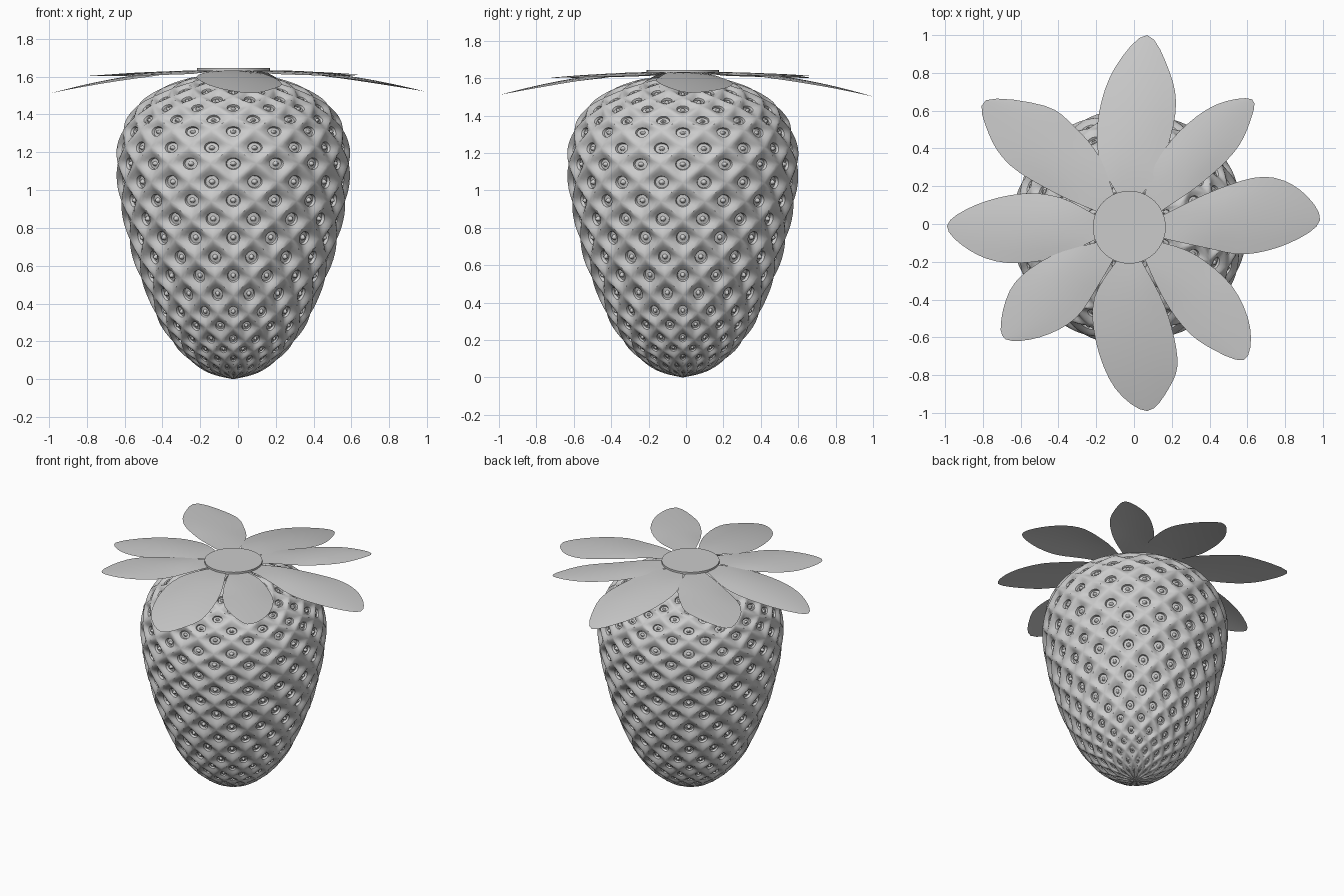
import bpy, bmesh, math
from mathutils import Vector

if "Cube" in bpy.data.objects:
    bpy.data.objects.remove(bpy.data.objects["Cube"])

CX, CY = -0.025, -0.017      # axis of the fruit


def spline(pts, u):
    """Smooth point on a Catmull-Rom curve, u counted in control points."""
    n = len(pts) - 1
    u = min(max(u, 0.0), n)
    i = min(int(u), n - 1)
    f = u - i
    a, b, c, d = (Vector(pts[min(max(j, 0), n)]) for j in (i - 1, i, i + 1, i + 2))
    return 0.5 * (2 * b + (c - a) * f + (2 * a - 5 * b + 4 * c - d) * f ** 2
                  + (3 * b - a - 3 * c + d) * f ** 3)


def finish(bm, name, angle=30):
    mesh = bpy.data.meshes.new(name)
    bm.to_mesh(mesh)
    bm.free()
    ob = bpy.data.objects.new(name, mesh)
    bpy.context.collection.objects.link(ob)
    bpy.ops.object.select_all(action='DESELECT')
    ob.select_set(True)
    bpy.context.view_layer.objects.active = ob
    bpy.ops.object.shade_smooth_by_angle(angle=math.radians(angle))
    return ob


# Fruit profile (radius, height): one point per row of seeds
PROFILE = [(0, 0), (.1, .022), (.17, .055), (.23, .1), (.28, .145), (.325, .2),
           (.375, .27), (.415, .345), (.455, .44), (.495, .535), (.53, .635),
           (.558, .74), (.582, .84), (.602, .94), (.615, 1.04), (.622, 1.14),
           (.615, 1.23), (.59, 1.32), (.56, 1.385), (.51, 1.45), (.455, 1.495),
           (.38, 1.54), (.29, 1.575), (.19, 1.6), (0, 1.615)]
COLS = 16
# Dimple section (distance from cell centre, height), both relative to cell size
DIMPLE = [(1, 0), (.8, -.04), (.6, -.13), (.44, -.21), (.34, -.26),
          (.31, -.42), (.21, -.43), (.14, -.40), (.07, -.26), (0, -.22)]
RIM = .34


def fruit_point(theta, s, h):
    last = len(PROFILE) - 1
    s = min(max(s, 0), last)
    p = spline(PROFILE, s)
    tan = spline(PROFILE, s + .02) - spline(PROFILE, s - .02)
    nrm = Vector((tan.y, -tan.x)).normalized()
    p = p + nrm * h
    r = max(p.x, 0)
    return (CX + r * math.cos(theta), CY + r * math.sin(theta), p.y)


# Fruit: diamond cells in staggered rows, each with a dimple and a seed
bm = bmesh.new()
half = math.pi / COLS
SIDES = 16
for k, (radius, _) in enumerate(PROFILE):
    rise = (spline(PROFILE, k + .5) - spline(PROFILE, k - .5)).length
    size = min(radius * half, rise)
    for c in range(COLS):
        th0 = -math.pi / 2 + half * (2 * c + (k + 1) % 2)
        rings = []
        for t, h in DIMPLE[:-1]:
            w = max(0, (t - RIM) / (1 - RIM))
            ring = []
            for j in range(SIDES):
                a = 2 * math.pi * j / SIDES
                ca, sa = math.cos(a), math.sin(a)
                m = min(t, RIM) * (1 - w) + w / (abs(ca) + abs(sa))
                ring.append(bm.verts.new(
                    fruit_point(th0 + half * m * ca, k + m * sa, h * size)))
            rings.append(ring)
        tip = bm.verts.new(fruit_point(th0, k, DIMPLE[-1][1] * size))
        for j in range(SIDES):
            n = (j + 1) % SIDES
            for o, i in zip(rings, rings[1:]):
                bm.faces.new((o[j], o[n], i[n], i[j]))
            bm.faces.new((rings[-1][j], rings[-1][n], tip))
bmesh.ops.remove_doubles(bm, verts=bm.verts, dist=1e-4)
finish(bm, "fruit", 35)

# Leaves: outline from one side over the tip to the other, and the tip droop
LEAVES = {
    "leaf_back": (.13, [(.14, .30), (.22, .59), (.19, .80), (.07, 1.0),
                        (-.10, .83), (-.185, .59), (-.185, .35)]),
    "leaf_back_right": (.02, [(.35, .21), (.53, .38), (.61, .53), (.625, .66),
                              (.43, .63), (.24, .49), (.115, .32)]),
    "leaf_right": (.11, [(.375, -.125), (.59, -.16), (.825, -.10), (.985, .02),
                         (.88, .18), (.69, .25), (.43, .18)]),
    "leaf_front_right": (.03, [(.14, -.365), (.245, -.525), (.375, -.64), (.58, -.72),
                               (.615, -.55), (.52, -.33), (.32, -.16)]),
    "leaf_front": (.12, [(-.21, -.39), (-.20, -.63), (-.10, -.87), (.07, -.99),
                         (.19, -.86), (.23, -.71), (.165, -.44)]),
    "leaf_front_left": (.03, [(-.44, -.17), (-.63, -.31), (-.70, -.49), (-.68, -.61),
                              (-.50, -.60), (-.31, -.50), (-.18, -.31)]),
    "leaf_left": (.12, [(-.39, .14), (-.60, .16), (-.84, .10), (-.99, -.01),
                        (-.87, -.14), (-.68, -.205), (-.42, -.18)]),
    "leaf_back_left": (.03, [(-.18, .35), (-.31, .51), (-.47, .625), (-.785, .655),
                             (-.77, .48), (-.655, .31), (-.42, .165)]),
}
STEPS, ACROSS = 16, 6
for n, (name, (drop, pts)) in enumerate(LEAVES.items()):
    ang = math.pi / 2 - n * math.pi / 4
    base = [(CX + .17 * math.cos(ang + d), CY + .17 * math.sin(ang + d))
            for d in (-.33, .33)]
    outline = [base[0]] + pts + [base[1]]
    reach = Vector(pts[3]).length
    bm = bmesh.new()
    rows = []
    for i in range(STEPS + 1):
        u = 4 * i / STEPS
        a, b = spline(outline, u), spline(outline, 8 - u)
        row = []
        for j in range(ACROSS + 1):
            f = j / ACROSS
            p = a.lerp(b, f)
            d = max(0, (p.length - .25) / (reach - .25))
            edge = .015 * (2 * f - 1) ** 2 * min(1, d * 3) * (1 - d * d)
            row.append(bm.verts.new((p.x, p.y, 1.632 - drop * d ** 1.7 - edge)))
        rows.append(row)
    for r0, r1 in zip(rows, rows[1:]):
        for j in range(ACROSS):
            bm.faces.new((r0[j], r1[j], r1[j + 1], r0[j + 1]))
    bmesh.ops.remove_doubles(bm, verts=bm.verts, dist=1e-4)
    bm.normal_update()
    if sum(f.normal.z for f in bm.faces) < 0:
        bmesh.ops.reverse_faces(bm, faces=bm.faces)
    finish(bm, name)

# Round cap in the middle of the leaves
bpy.ops.mesh.primitive_cylinder_add(vertices=40, radius=.193, depth=.018,
                                    location=(CX, CY, 1.636))
bpy.context.object.name = "leaf_cap"
bpy.ops.object.shade_smooth_by_angle(angle=math.radians(30))
